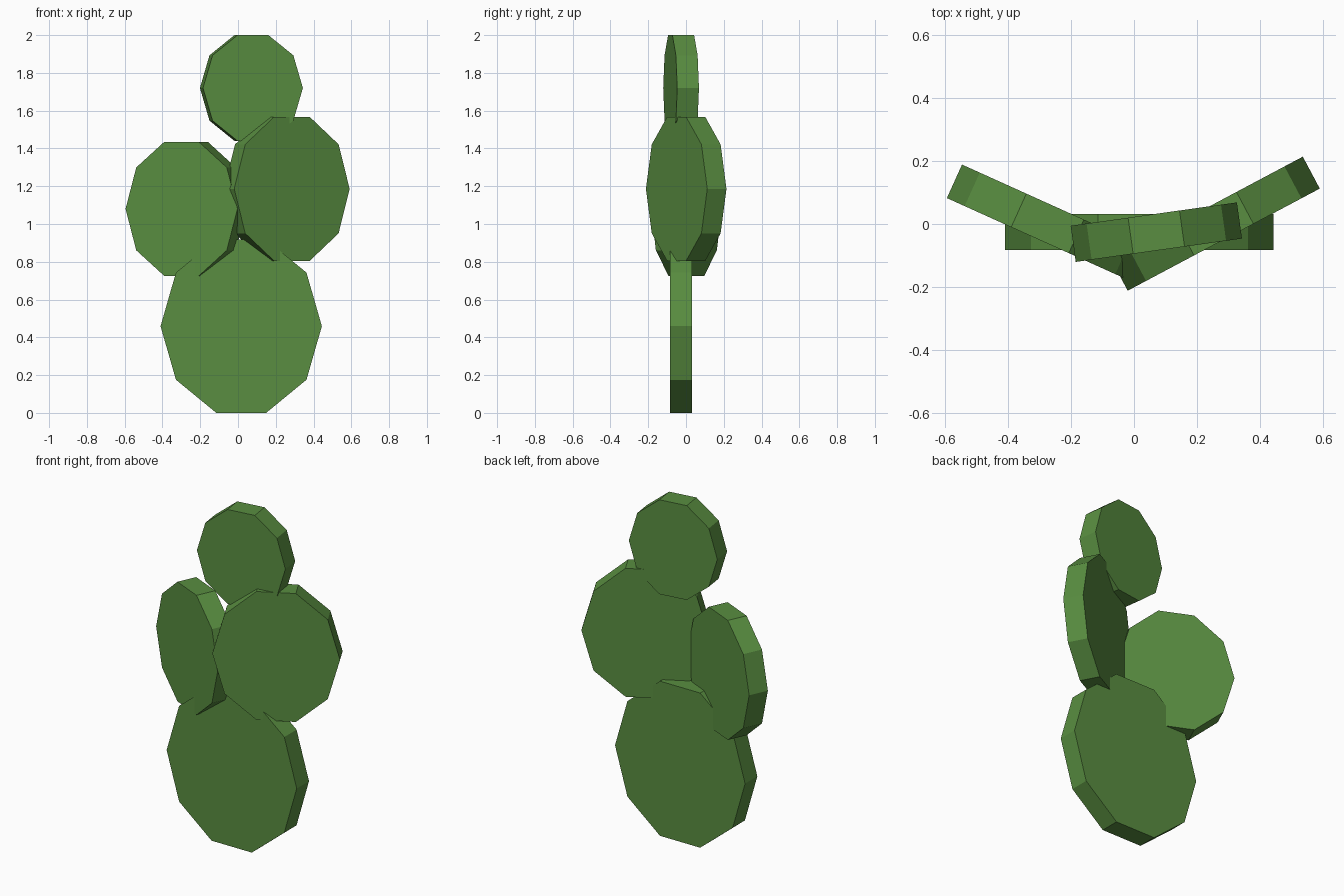
import bpy, bmesh, math
from mathutils import Matrix

if "Cube" in bpy.data.objects:
    bpy.data.objects.remove(bpy.data.objects["Cube"])

green = bpy.data.materials.new("cactus green")
green.diffuse_color = (0.10, 0.27, 0.052, 1)
green.use_nodes = True
green.node_tree.nodes["Principled BSDF"].inputs["Base Color"].default_value = green.diffuse_color

SIDES = 10


def pad(name, center, rx, rz, thickness, yaw):
    """Flat ten-sided cactus pad standing upright, turned by yaw degrees."""
    bm = bmesh.new()
    bmesh.ops.create_cone(bm, cap_ends=True, segments=SIDES,
                          radius1=1, radius2=1, depth=1)
    # put a corner exactly on the x axis, whatever the primitive's start angle
    v = bm.verts[:][0].co
    bm.transform(Matrix.Rotation(-math.atan2(v.y, v.x), 4, 'Z'))
    bm.transform(Matrix.Rotation(math.pi / 2, 4, 'X'))
    bm.transform(Matrix.Diagonal((rx, thickness, rz, 1)))
    bm.transform(Matrix.Rotation(math.radians(yaw), 4, 'Z'))
    mesh = bpy.data.meshes.new(name)
    bm.to_mesh(mesh)
    bm.free()
    mesh.materials.append(green)
    obj = bpy.data.objects.new(name, mesh)
    obj.location = center
    bpy.context.collection.objects.link(obj)


# large base pad, two side pads splayed backwards, small top pad
pad("base_pad", (0.017, -0.026, 0.459), 0.427, 0.4826, 0.115, 0)
pad("left_pad", (-0.275, 0.002, 1.08), 0.325, 0.373, 0.117, -24.3)
pad("right_pad", (0.2585, 0.001, 1.186), 0.346, 0.4006, 0.115, 28)
pad("top_pad", (0.071, -0.026, 1.72), 0.267, 0.2944, 0.116, 8)
